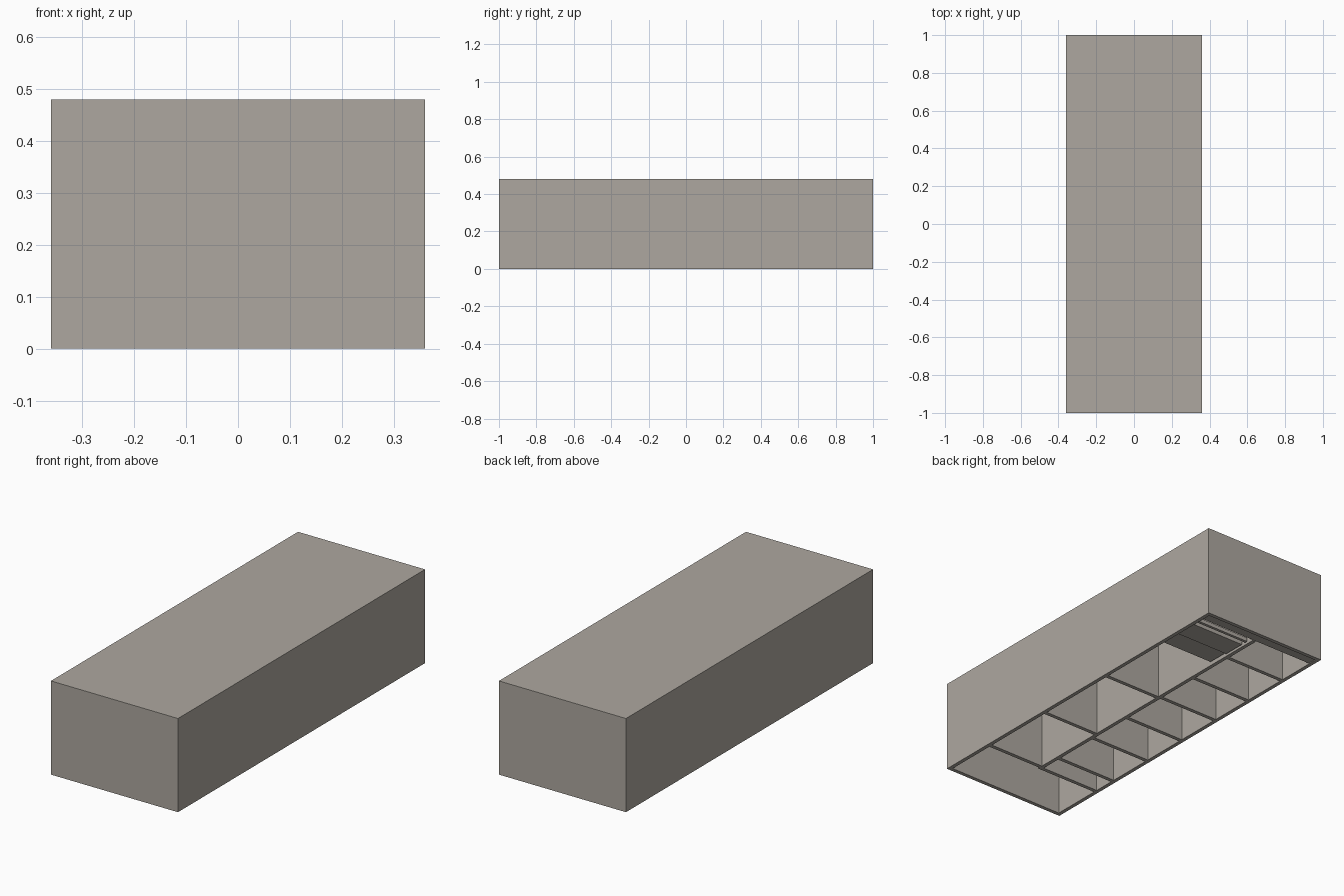
import bpy

if "Cube" in bpy.data.objects:
    bpy.data.objects.remove(bpy.data.objects["Cube"])

# Single plaster colour
mat = bpy.data.materials.new("warm_grey_plaster")
mat.diffuse_color = (0.42, 0.39, 0.35, 1)
mat.use_nodes = True
mat.node_tree.nodes["Principled BSDF"].inputs["Base Color"].default_value = mat.diffuse_color

W, L, H, T = 0.36, 1.0, 0.48, 0.02   # half width, half length, height, wall thickness
MID = 0.01                           # x of the long dividing wall


def box(name, x0, x1, y0, y1, z0=0.0, z1=H - T):
    bpy.ops.mesh.primitive_cube_add(
        size=1, location=((x0 + x1) / 2, (y0 + y1) / 2, (z0 + z1) / 2))
    ob = bpy.context.object
    ob.name = name
    ob.scale = (x1 - x0, y1 - y0, z1 - z0)
    bpy.ops.object.transform_apply(location=False, rotation=False, scale=True)
    ob.data.materials.append(mat)
    return ob


# Outer shell, open underneath: a box with its floor removed and walls thickened inwards
shell = box("outer_shell", -W, W, -L, L, 0, H)
me = shell.data
import bmesh
bm = bmesh.new()
bm.from_mesh(me)
bm.normal_update()
bmesh.ops.delete(bm, geom=[f for f in bm.faces if f.normal.z < -0.5], context='FACES')
bm.to_mesh(me)
bm.free()
mod = shell.modifiers.new("wall_thickness", 'SOLIDIFY')
mod.thickness = T
mod.offset = -1
mod.use_even_offset = True

# Long dividing wall
box("dividing_wall", MID - T / 2, MID + T / 2, -0.71, 0.93)

# Partitions of the large rooms
for y in (-0.69, -0.27, 0.20):
    box("large_room_partition", MID + T / 2, W - T, y - T / 2, y + T / 2)

# Partitions of the small rooms
for y in (-0.70, -0.57, -0.31, -0.05, 0.21, 0.46, 0.72):
    box("small_room_partition", -W + T, MID - T / 2, y - T / 2, y + T / 2)

# Low floor plates in the last large room, with a narrow strip beyond them
for y0, y1, z in ((0.62, 0.74, 0.012), (0.74, 0.86, 0.004), (0.885, 0.90, 0.004)):
    box("floor_plate", MID + T / 2 + 0.01, W - T, y0, y1, z, z + T)

# Landing along the back wall
box("back_landing", -W + T, W - T, 0.93, L - T, 0.004, 0.004 + T)
